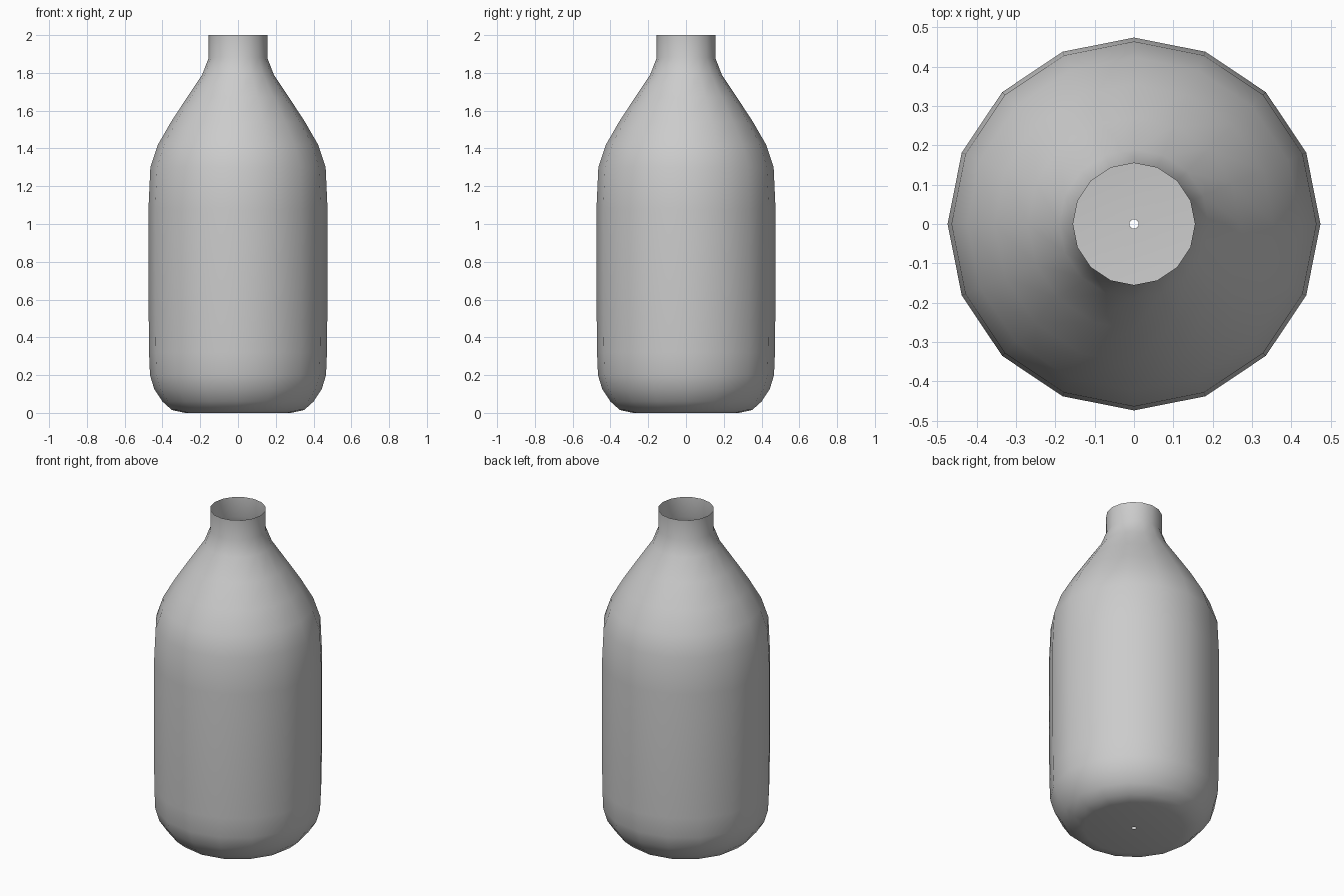
import bpy, bmesh, math

if "Cube" in bpy.data.objects:
    bpy.data.objects.remove(bpy.data.objects["Cube"])

SIDES = 16

# bottle profile: (radius, height) from the base hole up to the rim
PROFILE = [(0.012, 0.0), (0.28, 0.0), (0.35, 0.015), (0.40, 0.06), (0.443, 0.125),
           (0.466, 0.2), (0.471, 0.32), (0.474, 0.65), (0.474, 1.08), (0.464, 1.3),
           (0.424, 1.42), (0.355, 1.54), (0.27, 1.67), (0.19, 1.79),
           (0.155, 1.88), (0.155, 2.0)]

grey = bpy.data.materials.new("light grey")
grey.diffuse_color = (0.6, 0.6, 0.6, 1)
grey.use_nodes = True
grey.node_tree.nodes["Principled BSDF"].inputs["Base Color"].default_value = grey.diffuse_color

# lathe the profile into one thin open shell
bm = bmesh.new()
rings = [[bm.verts.new((r * math.cos(2 * math.pi * i / SIDES),
                        r * math.sin(2 * math.pi * i / SIDES), z))
          for i in range(SIDES)] for r, z in PROFILE]
for low, high in zip(rings, rings[1:]):
    for i in range(SIDES):
        j = (i + 1) % SIDES
        bm.faces.new((low[i], low[j], high[j], high[i]))

mesh = bpy.data.meshes.new("bottle")
bm.to_mesh(mesh)
bm.free()
mesh.materials.append(grey)
bottle = bpy.data.objects.new("bottle", mesh)
bpy.context.collection.objects.link(bottle)

# smooth walls
bpy.context.view_layer.objects.active = bottle
bottle.select_set(True)
bpy.ops.object.shade_smooth_by_angle(angle=math.radians(40))
